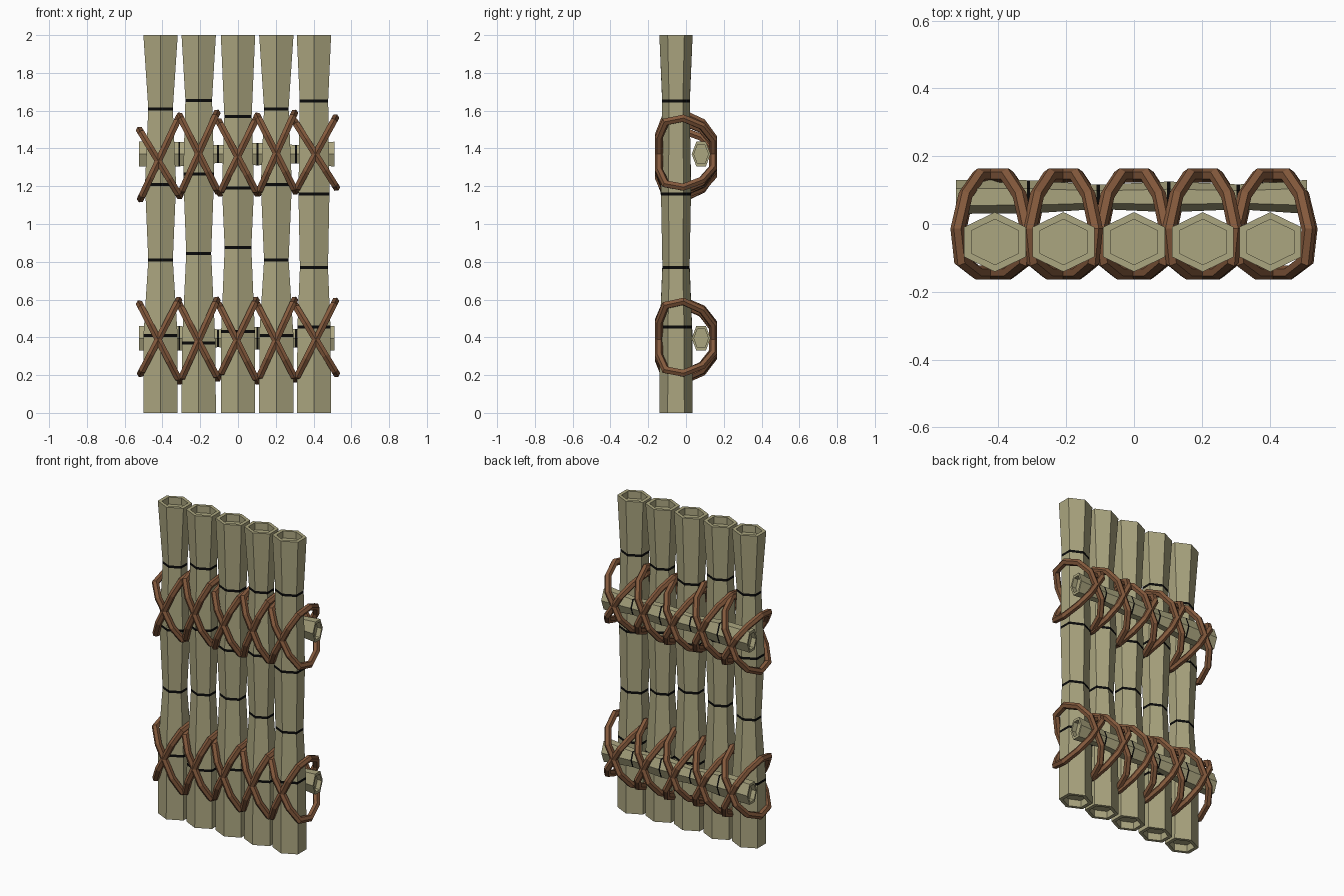
import bpy, bmesh, math
from mathutils import Vector

if "Cube" in bpy.data.objects:
    bpy.data.objects.remove(bpy.data.objects["Cube"])


def material(name, rgb):
    m = bpy.data.materials.new(name)
    m.diffuse_color = (*rgb, 1)
    m.use_nodes = True
    m.node_tree.nodes["Principled BSDF"].inputs["Base Color"].default_value = m.diffuse_color
    return m


BAMBOO = material("dry bamboo", (0.41, 0.38, 0.215))
DARK = material("black joint", (0.003, 0.003, 0.003))
ROPE = material("brown rope", (0.23, 0.10, 0.045))


def finish(bm, name, mats):
    bmesh.ops.recalc_face_normals(bm, faces=bm.faces)
    me = bpy.data.meshes.new(name)
    bm.to_mesh(me)
    bm.free()
    ob = bpy.data.objects.new(name, me)
    for m in mats:
        me.materials.append(m)
    bpy.context.collection.objects.link(ob)
    return ob


def bamboo(name, start, length, joints, waists, axis, side, depth, half):
    """Hexagonal cane with dark joints and hollow ends.
    axis: direction of the cane; side: the two cross-section radius vectors."""
    bm = bmesh.new()
    # profile from one hollow floor, along the outside, to the other floor
    prof = [(depth, 0.76, 0), (0, 0.76, 0), (0, 1, 0)]
    for z, w in zip(joints, waists):
        prof += [(z - half, w, 0), (z + half, w, 1)]
    prof += [(length, 1, 0), (length, 0.76, 0), (length - depth, 0.76, 0)]
    rings = []
    for d, s, _ in prof:
        rings.append([bm.verts.new(start + axis * d + s * (
            side[0] * math.cos(i * math.pi / 3) + side[1] * math.sin(i * math.pi / 3)))
            for i in range(6)])
    for k in range(len(rings) - 1):
        for i in range(6):
            j = (i + 1) % 6
            f = bm.faces.new((rings[k][i], rings[k][j], rings[k + 1][j], rings[k + 1][i]))
            f.material_index = prof[k + 1][2]
    bm.faces.new(rings[0])
    bm.faces.new(rings[-1])
    return finish(bm, name, [BAMBOO, DARK])


# Half loop outline (along the slant, depth in y), mirrored to a ten-sided loop
HALF = [(0.47, -0.143), (0.9, -0.108), (1, -0.015), (0.78, 0.085), (0.4, 0.143)]
LOOP = HALF + [(-u, v) for u, v in reversed(HALF)]


def rope_loop(name, left, right, r=0.021, sides=6):
    """Closed slanted rope loop from a left tip to a right tip."""
    mid, arm = (left + right) / 2, (right - left) / 2
    pts = [mid + arm * u + Vector((0, v, 0)) for u, v in LOOP]
    normal = arm.cross(Vector((0, 1, 0))).normalized()
    bm = bmesh.new()
    rings, n = [], len(pts)
    for i, p in enumerate(pts):
        a = (p - pts[i - 1]).normalized()
        b = (pts[(i + 1) % n] - p).normalized()
        out = (a + b).normalized().cross(normal) / max(0.6, math.cos(a.angle(b) / 2))
        rings.append([bm.verts.new(p + r * (out * math.cos(t) + normal * math.sin(t)))
                      for t in (k * math.tau / sides for k in range(sides))])
    for i in range(n):
        for k in range(sides):
            m = (k + 1) % sides
            q = rings[(i + 1) % n]
            bm.faces.new((rings[i][k], rings[i][m], q[m], q[k]))
    return finish(bm, name, [ROPE])


# Upright canes
XS = [-0.41, -0.208, 0.0, 0.203, 0.402]
JOINTS = [(0.41, 0.81, 1.21, 1.61), (0.37, 0.845, 1.265, 1.655),
          (0.43, 0.875, 1.19, 1.57), (0.41, 0.81, 1.21, 1.61),
          (0.455, 0.77, 1.16, 1.65)]
WAISTS = [(0.99, 0.72, 0.9, 0.72), (0.97, 0.73, 0.9, 0.78), (0.98, 0.78, 0.93, 0.8),
          (0.99, 0.72, 0.9, 0.72), (0.96, 0.82, 0.9, 0.83)]
for n, (x, j, w) in enumerate(zip(XS, JOINTS, WAISTS)):
    bamboo(f"upright_cane_{n + 1}", Vector((x, -0.053, 0)), 2.0, j, w, Vector((0, 0, 1)),
           (Vector((0, 0.088, 0)), Vector((-0.105, 0, 0))), 0.045, 0.008)

# Cross canes behind the uprights
for label, z in (("lower", 0.395), ("upper", 1.37)):
    bamboo(f"{label}_cross_cane", Vector((-0.525, 0.08, z)), 1.035,
           (0.214, 0.42, 0.628, 0.832), (0.98, 0.72, 0.9, 0.74), Vector((1, 0, 0)),
           (Vector((0, 0.05, 0)), Vector((0, 0, 0.076))), 0.03, 0.005)

# Crossed rope lashings: falling and rising tip heights (left, right) per cane
LASH = {
    "lower": [(0.575, 0.17, 0.21, 0.595), (0.57, 0.185, 0.175, 0.595),
              (0.57, 0.17, 0.2, 0.595), (0.57, 0.18, 0.18, 0.595), (0.57, 0.21, 0.18, 0.59)],
    "upper": [(1.495, 1.15, 1.135, 1.56), (1.57, 1.175, 1.165, 1.585),
              (1.54, 1.165, 1.165, 1.555), (1.57, 1.175, 1.165, 1.585),
              (1.54, 1.195, 1.18, 1.56)],
}
for label, rows in LASH.items():
    for n, (x, (fl, fr, rl, rr)) in enumerate(zip(XS, rows)):
        xl = -0.52 if n == 0 else x - 0.1
        xr = 0.52 if n == 4 else x + 0.1
        rope_loop(f"{label}_falling_rope_{n + 1}", Vector((xl, 0, fl)), Vector((xr, 0, fr)))
        rope_loop(f"{label}_rising_rope_{n + 1}", Vector((xl + 0.005, 0, rl)),
                  Vector((xr - 0.005, 0, rr)))
